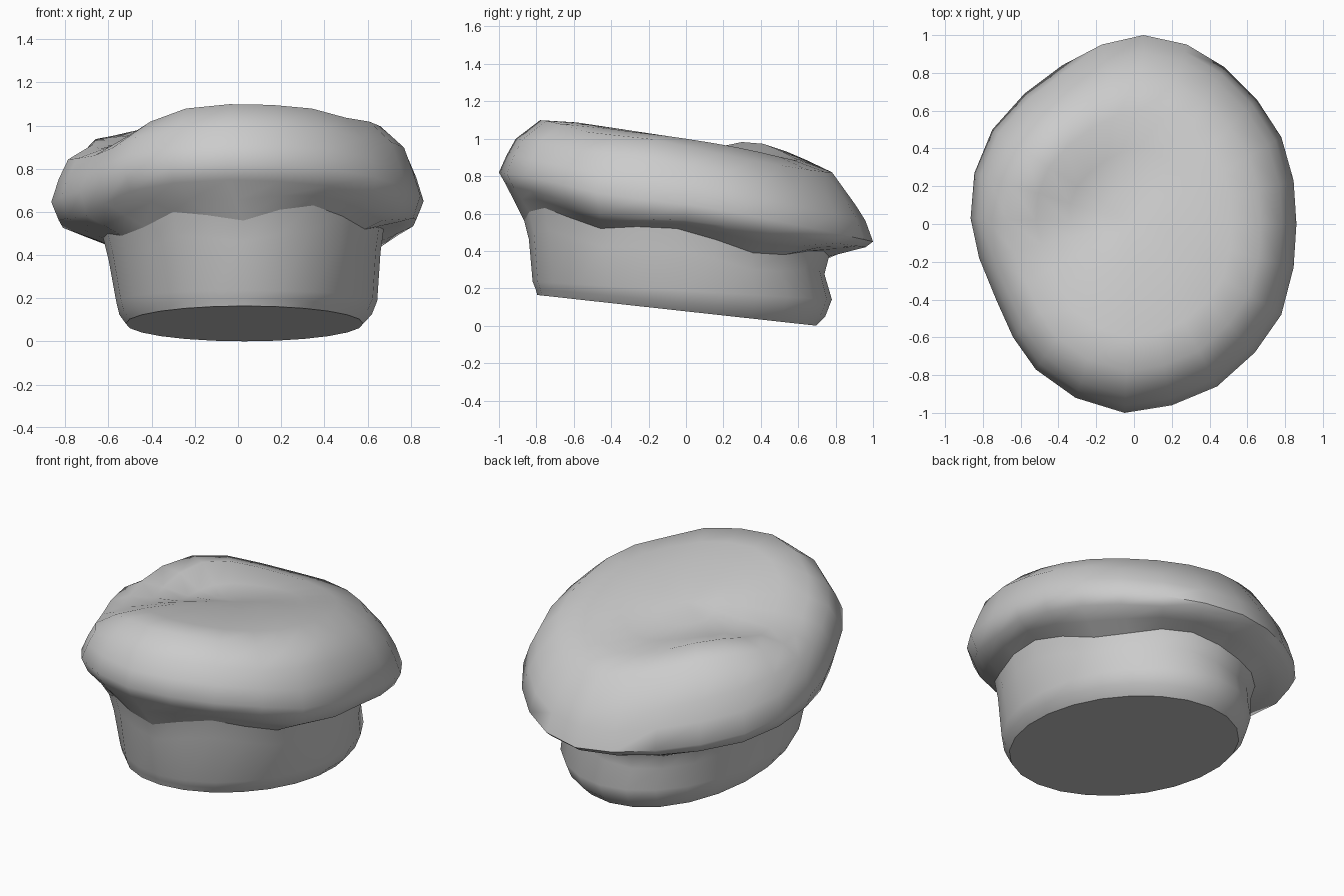
import bpy, bmesh, math

if "Cube" in bpy.data.objects:
    bpy.data.objects.remove(bpy.data.objects["Cube"])

# Widest outline of the puffy crown, counterclockwise from +x
RIM = [(.86, 0), (.845, .23), (.78, .46), (.65, .66), (.48, .83), (.28, .95),
       (.05, 1), (-.17, .95), (-.38, .84), (-.58, .69), (-.75, .5), (-.845, .27),
       (-.865, .03), (-.82, -.18), (-.73, -.4), (-.64, -.6), (-.52, -.77), (-.31, -.92),
       (-.05, -1), (.2, -.96), (.44, -.86), (.64, -.68), (.78, -.48), (.845, -.23)]
# Wavy height of the seam where crown meets band
SEAM = [.52, .46, .39, .38, .40, .40, .37, .35, .36, .38, .42, .45,
        .48, .50, .49, .53, .60, .585, .56, .61, .63, .58, .52, .53]
N = len(RIM)

cloth = bpy.data.materials.new("grey_cloth")
cloth.diffuse_color = (.6, .6, .6, 1)
cloth.use_nodes = True
cloth.node_tree.nodes["Principled BSDF"].inputs["Base Color"].default_value = cloth.diffuse_color


def loft(name, rings, angle, cap_first=False, tip=None):
    """Skin a stack of rings, with an optional flat cap and closing tip."""
    bm = bmesh.new()
    vs = [[bm.verts.new(p) for p in r] for r in rings]
    for a, b in zip(vs, vs[1:]):
        for i in range(N):
            j = (i + 1) % N
            bm.faces.new((a[i], a[j], b[j], b[i]))
    if cap_first:
        bm.faces.new(vs[0][::-1])
    if tip:
        t = bm.verts.new(tip)
        for i in range(N):
            bm.faces.new((vs[-1][i], vs[-1][(i + 1) % N], t))
    me = bpy.data.meshes.new(name)
    bm.to_mesh(me)
    bm.free()
    me.materials.append(cloth)
    ob = bpy.data.objects.new(name, me)
    bpy.context.collection.objects.link(ob)
    bpy.context.view_layer.objects.active = ob
    ob.select_set(True)
    bpy.ops.object.shade_smooth_by_angle(angle=math.radians(angle))
    ob.select_set(False)


def oval(cx, cy, rx, ry, z):
    pts = []
    for i in range(N):
        a = 2 * math.pi * i / N
        x, y = cx + rx * math.cos(a), cy + ry * math.sin(a)
        pts.append((x, y, z(i, y)))
    return pts


def bump(x, y, cx, cy, along, across, turn):
    """Stretched soft bump, its long axis turned by the given degrees."""
    c, s = math.cos(math.radians(turn)), math.sin(math.radians(turn))
    u, v = (x - cx) * c + (y - cy) * s, (y - cy) * c - (x - cx) * s
    return math.exp(-(u / along) ** 2 - (v / across) ** 2)


def folds(x, y):
    """Hump at the back left, the valley beside it, softer front corners."""
    return (.085 * bump(x, y, -.5, .46, .36, .24, 45)
            - .09 * bump(x, y, -.5, -.08, .4, .25, 40)
            - .04 * bump(x, y, -.05, .25, .35, .25, 45)
            - .09 * bump(x, y, -.58, -.5, .28, .32, 0)
            - .04 * bump(x, y, .62, -.58, .22, .25, 0))


def rim_z(x, y):
    sag = .03 * math.exp(-((y + .4) / .3) ** 2) * min(1, abs(x) * 1.4)
    return .635 - .185 * y - sag


def crown_ring(scale, lift, fold=0):
    """Scaled outline; lift is (front, side, back) height above the rim."""
    pts = []
    for x, y in RIM:
        end = lift[2] if y > 0 else lift[0]
        h = lift[1] + (end - lift[1]) * y * y
        px, py = x * scale, y * scale
        base = rim_z(x, y) if scale > .94 else .635 - .185 * y
        pts.append((px, py, base + h + fold * folds(px, py)))
    return pts


def top_ring(scale):
    return [(x * scale, y * scale, 1.0 - .15 * y * scale - .05 * max(0, y * scale) ** 2
             + folds(x * scale, y * scale)) for x, y in RIM]


def blend(a, b, t):
    return [tuple(p + (q - p) * t for p, q in zip(u, v)) for u, v in zip(a, b)]


# Band: tilted flat base, slight flare, bulge and pinch at the back
def base_z(i, y):
    return .077 - .11 * y


def low_z(i, y):
    return base_z(i, y) + .11 + .05 * y


def pinch_z(i, y):
    return base_z(i, y) * .25 + SEAM[i] * .75


seam = oval(.025, -.05, .65, .815, lambda i, y: SEAM[i])
foot = oval(.03, -.05, .55, .745, base_z)
hip = oval(.035, -.03, .585, .775, lambda i, y: base_z(i, y) + .045 + .015 * y)
low = oval(.04, -.02, .605, .8, low_z)
pinch = oval(.03, -.05, .63, .79, pinch_z)
loft("band", [foot, hip, low, pinch, seam], 40, cap_first=True)

# Crown: sagging underside, rolled rim, shoulder and soft top
under = [(x, y, z - .035 * math.exp(-((y + .4) / .3) ** 2))
         for x, y, z in crown_ring(.96, (-.07, -.06, -.03))]
loft("crown", [seam, blend(seam, under, .5), under, crown_ring(1, (0, .02, 0)),
               crown_ring(.96, (.09, .13, .11), .25), crown_ring(.91, (.18, .225, .19), .6),
               crown_ring(.78, (.28, .325, .37), 1), top_ring(.6), top_ring(.4), top_ring(.2)],
     60, tip=(0, 0, 1.0 + folds(0, 0)))
